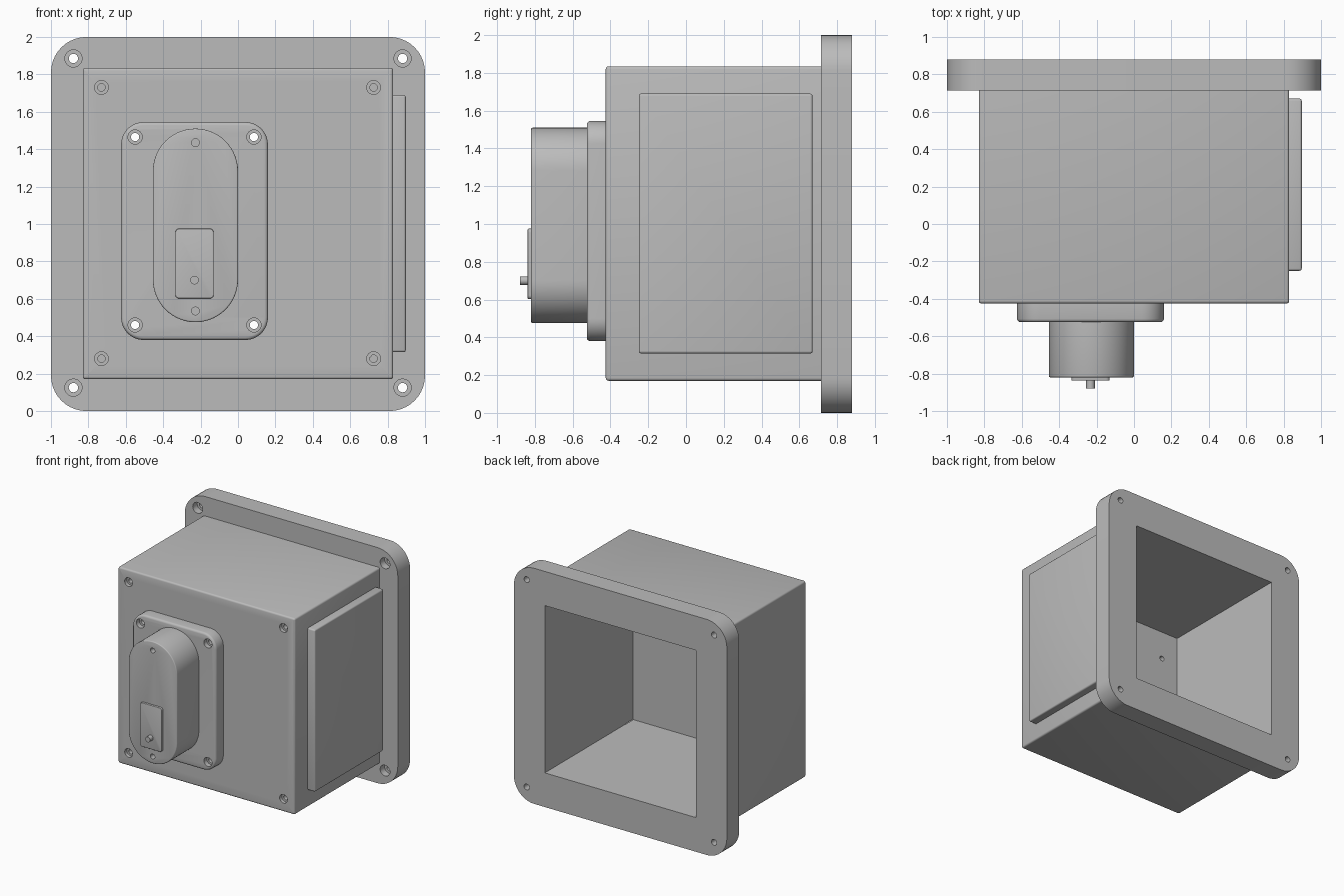
import bpy, bmesh
from math import pi, cos, sin, radians

cube = bpy.data.objects.get("Cube")
if cube:
    bpy.data.objects.remove(cube, do_unlink=True)

grey = bpy.data.materials.new("plain grey")
grey.use_nodes = True
GREY = (0.5, 0.5, 0.5, 1)
grey.diffuse_color = GREY
grey.node_tree.nodes["Principled BSDF"].inputs["Base Color"].default_value = GREY


def rounded_outline(x0, x1, z0, z1, r, steps):
    """Rounded rectangle in the xz plane."""
    centres = [(x1 - r, z1 - r), (x0 + r, z1 - r), (x0 + r, z0 + r), (x1 - r, z0 + r)]
    pts = []
    for q, (cx, cz) in enumerate(centres):
        for i in range(steps + 1):
            a = (q + i / steps) * pi / 2
            p = (cx + r * cos(a), cz + r * sin(a))
            if not pts or abs(p[0] - pts[-1][0]) + abs(p[1] - pts[-1][1]) > 1e-5:
                pts.append(p)
    return pts


def slab(name, x, z, y, r=0.0, bevel=0.0, steps=10):
    """Rounded rectangle extruded from y[0] (front) to y[1], front rim rounded."""
    bm = bmesh.new()
    pts = rounded_outline(*x, *z, r, steps) if r else [
        (x[1], z[1]), (x[0], z[1]), (x[0], z[0]), (x[1], z[0])]
    if abs(pts[0][0] - pts[-1][0]) + abs(pts[0][1] - pts[-1][1]) < 1e-5:
        pts.pop()
    face = bm.faces.new([bm.verts.new((px, y[1], pz)) for px, pz in pts])
    ext = bmesh.ops.extrude_face_region(bm, geom=[face])["geom"]
    front = [v for v in ext if isinstance(v, bmesh.types.BMVert)]
    for v in front:
        v.co.y = y[0]
    if bevel:
        rim = [e for e in bm.edges if all(v in front for v in e.verts)]
        bmesh.ops.bevel(bm, geom=rim, offset=bevel, segments=3, profile=0.5,
                        affect='EDGES', clamp_overlap=True)
    if not any(f.normal.y > 0.9 and f.calc_center_median().y > y[1] - 1e-4 for f in bm.faces):
        bm.faces.ensure_lookup_table()
    bmesh.ops.recalc_face_normals(bm, faces=bm.faces)
    mesh = bpy.data.meshes.new(name)
    bm.to_mesh(mesh)
    bm.free()
    mesh.materials.append(grey)
    obj = bpy.data.objects.new(name, mesh)
    bpy.context.collection.objects.link(obj)
    return obj


def disc(name, x, z, y, r):
    """Cylinder along y."""
    return slab(name, (x - r, x + r), (z - r, z + r), y, r, steps=6)


def cut(obj, cutters):
    """Subtract each cutter and remove it."""
    bpy.context.view_layer.objects.active = obj
    for c in cutters:
        m = obj.modifiers.new("cut", 'BOOLEAN')
        m.operation, m.solver, m.object = 'DIFFERENCE', 'EXACT', c
        bpy.ops.object.modifier_apply(modifier=m.name)
        bpy.data.objects.remove(c, do_unlink=True)


def stepped_holes(xs, zs, y_front, depth, y_back, wide, narrow):
    """Counterbored screw holes on a rectangular grid."""
    cutters = []
    for x in xs:
        for z in zs:
            cutters.append(disc("hole_cutter", x, z, (y_front - 0.05, y_front + depth), wide))
            cutters.append(disc("hole_cutter", x, z, (y_front - 0.06, y_back), narrow))
    return cutters


plate_x, plate_z = (-0.55, 0.085), (0.46, 1.465)

# Mounting flange with its square opening and through holes
flange = slab("mounting_flange", (-1, 1), (0, 2), (0.715, 0.88), 0.19)
cut(flange, [slab("opening_cutter", (-0.71, 0.71), (0.29, 1.71), (0.6, 1.0))])
cut(flange, stepped_holes((-0.88, 0.88), (0.125, 1.885), 0.715, 0.06, 1.0, 0.046, 0.025))

# Hollow box with corner screw holes and plate holes through the front wall
body = slab("box_body", (-0.83, 0.83), (0.17, 1.835), (-0.425, 0.715), 0.015, 0.015, 3)
cut(body, [slab("cavity_cutter", (-0.71, 0.71), (0.29, 1.71), (-0.305, 1.0))])
cut(body, stepped_holes((-0.73, 0.725), (0.28, 1.73), -0.425, 0.03, -0.2, 0.037, 0.02))
cut(body, [disc("hole_cutter", x, z, (-0.5, -0.2), 0.022) for x in plate_x for z in plate_z])

# Front mounting plate
plate = slab("front_plate", (-0.625, 0.16), (0.38, 1.545), (-0.525, -0.425), 0.12, 0.018)
cut(plate, stepped_holes(plate_x, plate_z, -0.525, 0.04, -0.3, 0.038, 0.022))

# Oblong housing with two blind holes
housing = slab("oblong_housing", (-0.455, 0.0), (0.475, 1.51), (-0.82, -0.525), 0.2275, 0.008, 14)
cut(housing, [disc("hole_cutter", -0.2275, z, (-0.9, -0.77), 0.021) for z in (0.535, 1.435)])

# Small cover and its pin
cover = slab("small_cover", (-0.335, -0.13), (0.602, 0.975), (-0.838, -0.82), 0.02, 0.004, 4)
pin = disc("cover_pin", -0.2325, 0.70, (-0.88, -0.838), 0.023)

# Raised panel on the left side, modelled facing front then turned
panel = slab("side_panel", (-0.25, 0.67), (0.315, 1.69), (-0.897, -0.83), 0.012, 0.022, 3)
panel.rotation_euler.z = radians(90)

# Smooth the round surfaces and keep the edges crisp
bpy.ops.object.select_all(action='DESELECT')
for obj in (flange, body, plate, housing, cover, pin, panel):
    obj.select_set(True)
bpy.context.view_layer.objects.active = body
bpy.ops.object.shade_smooth_by_angle(angle=radians(35))
